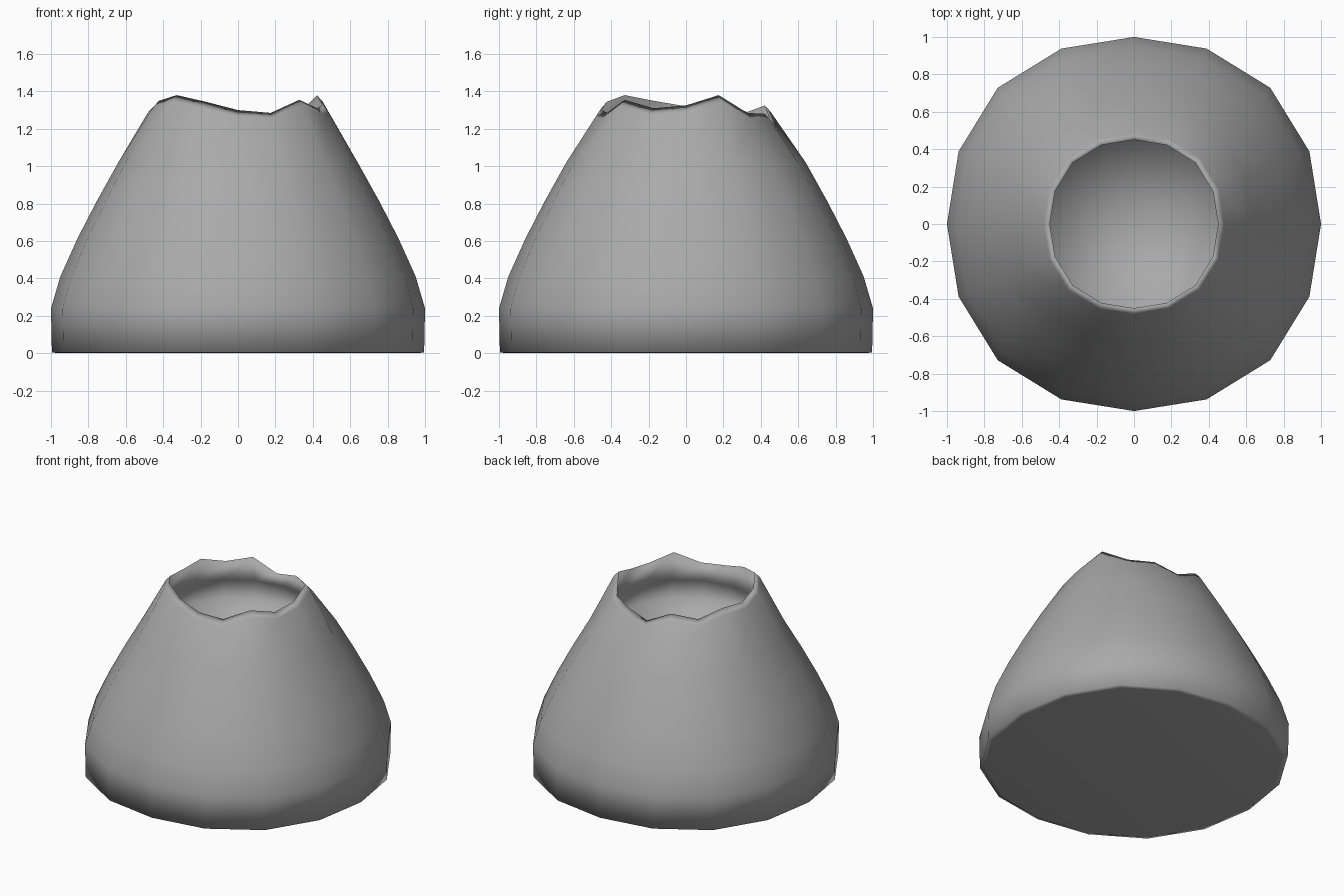
import bpy, bmesh
from math import sin, cos, tau

cube = bpy.data.objects.get("Cube")
if cube:
    bpy.data.objects.remove(cube, do_unlink=True)

SIDES = 16

# Stone colour
stone = bpy.data.materials.new("grey stone")
stone.use_nodes = True
colour = (0.4, 0.4, 0.4, 1)
stone.diffuse_color = colour
bsdf = stone.node_tree.nodes["Principled BSDF"]
bsdf.inputs["Base Color"].default_value = colour
bsdf.inputs["Roughness"].default_value = 0.9

# Jagged rim heights, counter-clockwise from +x
rim = [1.325, 1.38, 1.285, 1.28, 1.24, 1.325, 1.29, 1.34,
       1.32, 1.35, 1.38, 1.345, 1.30, 1.285, 1.355, 1.31]

# Outer wall, from the inset base edge up to the neck
outer = [(0.96, 0), (0.995, 0.005), (1.0, 0.24), (0.95, 0.41),
         (0.86, 0.61), (0.757, 0.81), (0.64, 1.02)]
# Crater wall, widening down to its floor
inner = [(0.52, 1.12), (0.59, 0.95)]

bm = bmesh.new()


def ring(radius, heights):
    """A slightly squared ring of vertices."""
    verts = []
    for i, z in enumerate(heights):
        a = tau * i / SIDES
        r = radius * (1 + 0.03 * sin(2 * a) ** 2)
        verts.append(bm.verts.new((r * cos(a), r * sin(a), z)))
    return verts


def bridge(a, b):
    for i in range(SIDES):
        j = (i + 1) % SIDES
        bm.faces.new((a[i], a[j], b[j], b[i]))


rings = [ring(r, [z] * SIDES) for r, z in outer]
rings.append(ring(0.483, [z - 0.035 for z in rim]))   # outside of the lip
rings.append(ring(0.45, rim))                         # inside of the lip
rings += [ring(r, [z] * SIDES) for r, z in inner]
for lower, upper in zip(rings, rings[1:]):
    bridge(lower, upper)

# Base and crater floor
bm.faces.new(list(reversed(rings[0])))
centre = bm.verts.new((0, 0, inner[-1][1]))
for i in range(SIDES):
    bm.faces.new((rings[-1][i], rings[-1][(i + 1) % SIDES], centre))

bmesh.ops.recalc_face_normals(bm, faces=bm.faces[:])
for face in bm.faces:
    face.smooth = True

mesh = bpy.data.meshes.new("crater_cone")
bm.to_mesh(mesh)
bm.free()
mesh.materials.append(stone)
cone = bpy.data.objects.new("crater_cone", mesh)
bpy.context.collection.objects.link(cone)
